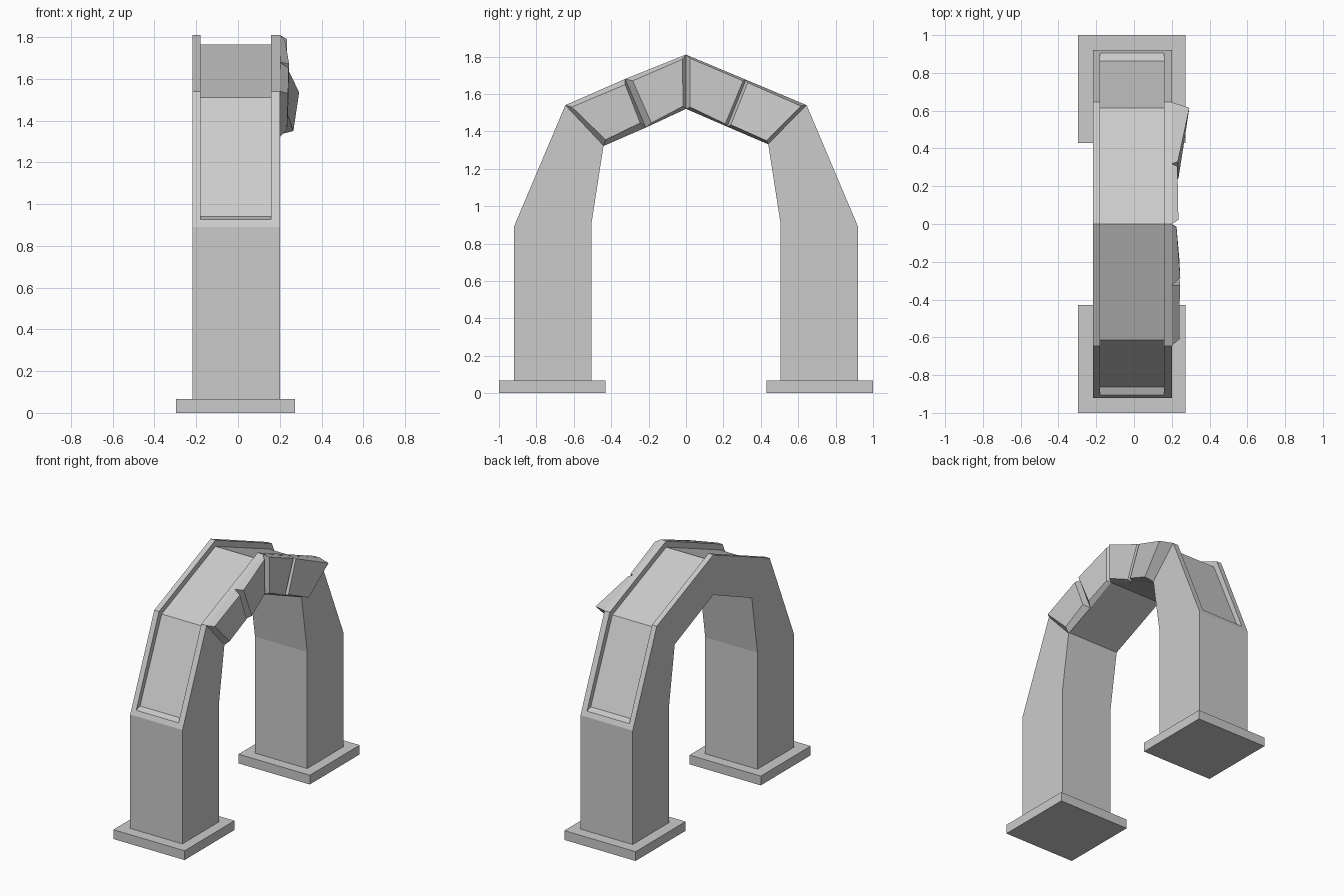
import bpy, bmesh

if "Cube" in bpy.data.objects:
    bpy.data.objects.remove(bpy.data.objects["Cube"])


def mesh_object(name, verts, faces):
    me = bpy.data.meshes.new(name)
    me.from_pydata(verts, [], faces)
    bm = bmesh.new()
    bm.from_mesh(me)
    bmesh.ops.recalc_face_normals(bm, faces=bm.faces)
    bm.to_mesh(me)
    bm.free()
    ob = bpy.data.objects.new(name, me)
    bpy.context.collection.objects.link(ob)
    return ob


def loft(name, a, b):
    """Solid between two matching loops of 3D points."""
    n = len(a)
    sides = [(i, (i + 1) % n, n + (i + 1) % n, n + i) for i in range(n)]
    return mesh_object(name, a + b, [tuple(range(n))[::-1], tuple(range(n, 2 * n))] + sides)


def prism(name, profile, x0, x1):
    return loft(name, [(x0, y, z) for y, z in profile], [(x1, y, z) for y, z in profile])


def mirrored(half, apex):
    """Half profile up to the centre line, apex, then its mirror image."""
    return half + [apex] + [(-y, z) for y, z in reversed(half)]


# Arch body: outer outline over the top, inner outline back underneath
outer = mirrored([(-.92, .065), (-.92, .89), (-.645, 1.54)], (0, 1.81))
inner = mirrored([(-.505, .065), (-.505, .91), (-.44, 1.33)], (0, 1.52))
arch = prism("arch", outer + inner[::-1], -.218, .20)

# Long recess running over the outside of the arch
floor = mirrored([(-.862, .94), (-.615, 1.51)], (0, 1.765))
above = mirrored([(-.948, .91), (-.675, 1.57)], (0, 1.855))
cutter = prism("recess_cutter", floor + above[::-1], -.18, .158)
cutter.hide_render = True
cutter.hide_viewport = True
cut = arch.modifiers.new("recess", 'BOOLEAN')
cut.operation = 'DIFFERENCE'
cut.solver = 'EXACT'
cut.object = cutter

# Foot slabs
for side, label in ((-1, "front"), (1, "back")):
    foot = [(side * .43, 0), (side * 1, 0), (side * 1, .067), (side * .43, .067)]
    prism(label + "_foot", foot, -.297, .273)

# Uneven facing stones on the right side: base outline (y, z), then face (x, y, z)
stones = [
    ([(-.645, 1.54), (-.325, 1.68), (-.215, 1.42), (-.44, 1.322)],
     [(.24, -.61, 1.53), (.243, -.325, 1.65), (.24, -.245, 1.445), (.235, -.43, 1.355)]),
    ([(-.325, 1.68), (0, 1.81), (0, 1.52), (-.215, 1.42)],
     [(.245, -.285, 1.67), (.225, -.02, 1.785), (.225, -.015, 1.535), (.24, -.185, 1.445)]),
    ([(0, 1.81), (.32, 1.675), (.22, 1.425), (0, 1.52)],
     [(.235, .022, 1.79), (.23, .305, 1.67), (.23, .21, 1.44), (.235, .022, 1.53)]),
    ([(.32, 1.675), (.645, 1.54), (.44, 1.333), (.22, 1.425)],
     [(.232, .33, 1.66), (.293, .615, 1.535), (.265, .43, 1.35), (.235, .24, 1.435)]),
]
for i, (base, face) in enumerate(stones):
    loft(f"facing_stone_{i + 1}", [(.20, y, z) for y, z in base], face)
